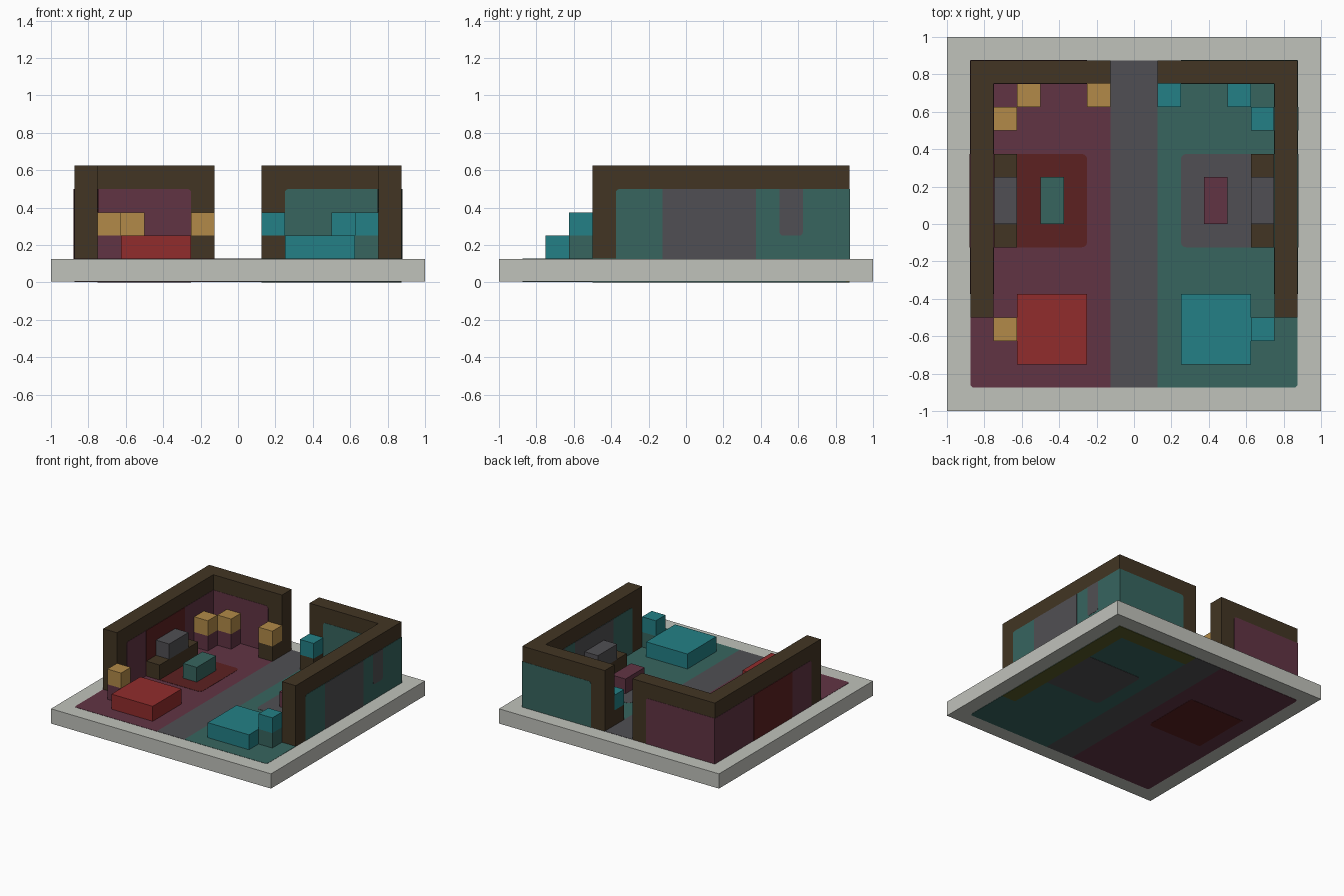
import bpy, bmesh, math
from mathutils import Vector

cube = bpy.data.objects.get("Cube")
if cube:
    bpy.data.objects.remove(cube, do_unlink=True)


def make_material(name, *rgb):
    mat = bpy.data.materials.new(name)
    lin = [((c / 255 + 0.055) / 1.055) ** 2.4 for c in rgb]
    mat.use_nodes = True
    mat.diffuse_color = (*lin, 1)
    mat.node_tree.nodes["Principled BSDF"].inputs["Base Color"].default_value = (*lin, 1)
    return mat


stone = make_material("pale stone", 192, 194, 187)
plum = make_material("plum", 97, 52, 68)
sea = make_material("dark teal", 55, 101, 95)
grey = make_material("grey", 80, 79, 83)
wood = make_material("dark wood", 66, 53, 35)
maroon = make_material("maroon", 92, 33, 33)
red = make_material("red", 145, 44, 44)
aqua = make_material("bright teal", 35, 128, 134)
tan = make_material("tan", 178, 138, 72)
olive = make_material("olive", 88, 92, 40)


def prism(name, mat, axis, outline, lo, hi):
    """Extrude a 2D outline along one axis, from lo to hi."""
    bm = bmesh.new()
    verts = []
    for p in outline:
        co = list(p)
        co.insert(axis, lo)
        verts.append(bm.verts.new(co))
    face = bm.faces.new(verts)
    ext = bmesh.ops.extrude_face_region(bm, geom=[face])["geom"]
    for v in ext:
        if isinstance(v, bmesh.types.BMVert):
            v.co[axis] = hi
    bmesh.ops.recalc_face_normals(bm, faces=bm.faces)
    mesh = bpy.data.meshes.new(name)
    bm.to_mesh(mesh)
    bm.free()
    mesh.materials.append(mat)
    obj = bpy.data.objects.new(name, mesh)
    bpy.context.collection.objects.link(obj)
    return obj


def box(name, mat, x, y, z):
    return prism(name, mat, 2, [(x[0], y[0]), (x[1], y[0]), (x[1], y[1]), (x[0], y[1])], *z)


def rect(u, v, rounded=(), r=0.02):
    """Rectangle outline; corners listed in rounded (0..3) get a small arc."""
    corners = [(u[0], v[0], 1, 1), (u[1], v[0], -1, 1), (u[1], v[1], -1, -1), (u[0], v[1], 1, -1)]
    pts = []
    for i, (a, b, su, sv) in enumerate(corners):
        su *= 1 if u[1] > u[0] else -1
        if i not in rounded:
            pts.append((a, b))
            continue
        arc = []
        for k in range(4):
            t = math.radians(30 * k)
            arc.append((a + su * r * (1 - math.sin(t)), b + sv * r * (1 - math.cos(t))))
        pts += arc if i in (1, 3) else arc[::-1]
    return pts


EDGE, INNER, FLOOR, TOP = 0.875, 0.75, 0.125, 0.5
T = 0.002

# Ground slab and central path, painted on both faces
box("ground_slab", stone, (-1, 1), (-1, 1), (2 * T, FLOOR))
box("path", grey, (-FLOOR, FLOOR), (-EDGE, EDGE), (FLOOR, FLOOR + T))
box("underside_path", grey, (-FLOOR, FLOOR), (-EDGE, EDGE), (T, 2 * T))

for s, side, paint, rug, bed, block, chair in (
        (-1, "right", plum, maroon, red, tan, sea),
        (1, "left", sea, grey, aqua, aqua, plum)):

    def span(a, b):
        return (s * a, s * b)

    # Floor halves and rugs
    floor = rect(span(FLOOR, EDGE), (-EDGE, EDGE), (1, 2))
    mat_shape = rect(span(0.25, INNER), (-0.125, 0.375), (0, 3), 0.03)
    prism(side + "_floor", paint, 2, floor, FLOOR, FLOOR + T)
    prism(side + "_rug", rug, 2, mat_shape, FLOOR, FLOOR + 2 * T)
    prism(side + "_underside_floor", paint, 2, floor, T, 2 * T)
    prism(side + "_underside_rug", rug, 2, mat_shape, 0, 2 * T)

    # L-shaped wall
    ell = [(s * x, y) for x, y in ((EDGE, -0.5), (EDGE, EDGE), (FLOOR, EDGE),
                                   (FLOOR, INNER), (INNER, INNER), (INNER, -0.5))]
    prism(side + "_wall", wood, 2, ell, FLOOR, 0.625)
    if s > 0:
        prism("underside_wall_strip", olive, 2, ell, 0, 2 * T)

    # Painted panels on the outer and inner wall faces
    for where, pos, end, out in (("outer", EDGE, EDGE, 1), ("inner", INNER, INNER, -1)):
        def on_side(name, mat, y, z, rounded, depth):
            prism(f"{side}_{where}_{name}", mat, 0, rect(y, z, rounded),
                  s * pos, s * (pos + out * depth))

        on_side("side_panel", paint, (-0.375, end), (FLOOR, TOP), (3,), T)
        on_side("side_band", rug, (-0.125, 0.375), (FLOOR, TOP), (), 2 * T)
        if s > 0:
            on_side("side_strip", grey, (0.5, 0.625), (0.25, TOP), (0, 1), 2 * T)
        prism(f"{side}_{where}_back_panel", paint, 1,
              rect(span(0.25, end), (FLOOR, TOP), (3,)), pos, pos + out * T)

    # Bed, desk with screen, and chair
    box(side + "_bed", bed, span(0.25, 0.625), (-0.75, -0.375), (FLOOR, 0.25))
    box(side + "_desk", wood, span(0.625, INNER), (-0.125, 0.375), (FLOOR, 0.25))
    box(side + "_screen", grey, span(0.625, INNER), (0, 0.25), (0.25, 0.375))
    box(side + "_chair", chair, span(0.375, 0.5), (0, 0.25), (FLOOR, 0.25))

    # Pedestals carrying coloured blocks
    for name, x, y, base in (("door", 0.125, 0.625, wood), ("back", 0.5, 0.625, paint),
                             ("corner", 0.625, 0.5, paint), ("front", 0.625, -0.625, paint)):
        xs, ys = span(x, x + 0.125), (y, y + 0.125)
        box(f"{side}_{name}_pedestal", base, xs, ys, (FLOOR, 0.25))
        box(f"{side}_{name}_block", block, xs, ys, (0.25, 0.375))
